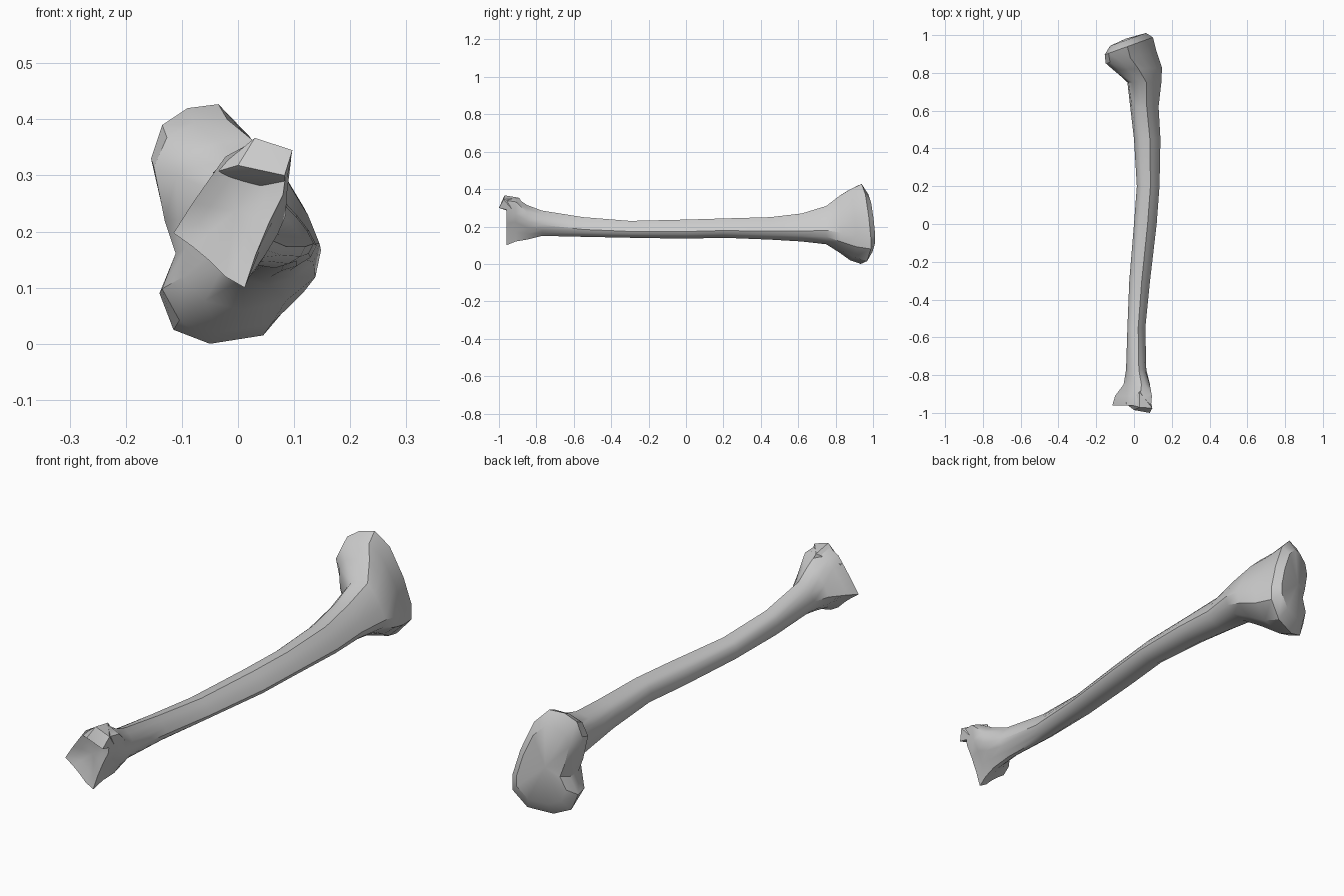
import bpy
import bmesh
import math
from mathutils import Vector

cube = bpy.data.objects.get("Cube")
if cube:
    bpy.data.objects.remove(cube, do_unlink=True)

bone = bpy.data.materials.new("bone_grey")
bone.use_nodes = True
bone.diffuse_color = (0.6, 0.6, 0.6, 1)
bone.node_tree.nodes["Principled BSDF"].inputs["Base Color"].default_value = (0.6, 0.6, 0.6, 1)

# Cross-sections as (x, z) outlines, all with the same number of points
SHAFT = [(1, -.25), (.8, .2), (.5, .65), (.2, 1), (-.2, .95), (-.6, .85), (-.85, .6),
         (-1, .1), (-.95, -.3), (-.8, -.65), (-.4, -.9), (.1, -1), (.5, -.85), (.85, -.6)]
KNEE = [(.1, .14), (.07, .25), (.02, .37), (-.035, .427), (-.09, .42), (-.135, .39), (-.155, .33),
        (-.13, .22), (-.11, .16), (-.14, .09), (-.115, .025), (-.05, 0), (.045, .015), (.1, .08)]
ANKLE = [(.085, .27), (.095, .345), (.06, .36), (.03, .367), (-.02, .34), (-.045, .305), (-.08, .255),
         (-.115, .2), (-.08, .175), (-.05, .15), (-.02, .12), (.015, .1), (.035, .16), (.06, .22)]

# Stations along the bone: y, x range, z range, blend (+ knee, - ankle)
STATIONS = [
    (-.96, -.115, .09, .1, .36, -1),
    (-.91, -.1, .095, .12, .355, -.95),
    (-.85, -.055, .085, .13, .315, -.6),
    (-.77, -.042, .065, .15, .285, -.25),
    (-.55, -.035, .06, .145, .25, 0),
    (-.3, -.025, .085, .14, .23, 0),
    (0, 0, .12, .135, .237, 0),
    (.2, .015, .135, .14, .243, 0),
    (.45, 0, .14, .13, .25, 0),
    (.62, -.02, .13, .12, .27, .1),
    (.75, -.035, .145, .105, .31, .25),
    (.82, -.11, .148, .06, .365, .5),
    (.88, -.15, .12, .02, .4, .85),
    (.945, -.155, .1, 0, .427, 1),
]


def unit(outline):
    """Scale an outline to the -1..1 square."""
    axes = []
    for values in zip(*outline):
        low, high = min(values), max(values)
        axes.append([2 * (v - low) / (high - low) - 1 for v in values])
    return list(zip(*axes))


def section(blend):
    end = unit(KNEE if blend > 0 else ANKLE)
    w = abs(blend)
    return unit([(a * (1 - w) + c * w, b * (1 - w) + d * w)
                 for (a, b), (c, d) in zip(SHAFT, end)])


def bridge(bm, a, b):
    for i in range(len(a)):
        j = (i + 1) % len(a)
        bm.faces.new((a[i], a[j], b[j], b[i]))


def cap(bm, ring, scale, depth, tip):
    """Close an end with an inset ring and a centre point."""
    mid = sum((v.co for v in ring), Vector()) / len(ring)
    inner = [bm.verts.new(mid.lerp(v.co, scale) + Vector((0, depth, 0))) for v in ring]
    bridge(bm, ring, inner)
    centre = bm.verts.new(mid + Vector((0, tip, 0)))
    for i in range(len(inner)):
        bm.faces.new((inner[i], inner[(i + 1) % len(inner)], centre))


def finish(bm, name):
    bmesh.ops.recalc_face_normals(bm, faces=bm.faces)
    mesh = bpy.data.meshes.new(name)
    bm.to_mesh(mesh)
    bm.free()
    mesh.materials.append(bone)
    obj = bpy.data.objects.new(name, mesh)
    bpy.context.collection.objects.link(obj)
    bpy.ops.object.select_all(action='DESELECT')
    obj.select_set(True)
    bpy.context.view_layer.objects.active = obj
    bpy.ops.object.shade_smooth_by_angle(angle=math.radians(35))


# Shin bone: one loft from ankle to knee, the knee rim tilted back
bm = bmesh.new()
rings = []
for y, x0, x1, z0, z1, blend in STATIONS:
    ring = []
    for u, v in section(blend):
        x = (x0 + x1 + u * (x1 - x0)) / 2
        z = (z0 + z1 + v * (z1 - z0)) / 2
        tilt = .36 * (x + .02) * max(blend, 0) ** 3
        ring.append(bm.verts.new((x, y + tilt, z)))
    rings.append(ring)
for a, b in zip(rings, rings[1:]):
    bridge(bm, a, b)
cap(bm, rings[0], .6, .01, .018)
cap(bm, rings[-1], .75, .036, .045)
finish(bm, "shin_bone")

# Inner ankle knob overhanging the joint face
bm = bmesh.new()
for p in [(-.045, -.95, .305), (0, -.985, .318), (.083, -1, .3), (.097, -.975, .345), (.03, -.97, .367),
          (.03, -.935, .277), (.03, -.89, .353), (.05, -.86, .29), (.085, -.92, .28)]:
    bm.verts.new(p)
bmesh.ops.convex_hull(bm, input=bm.verts)
finish(bm, "ankle_knob")
